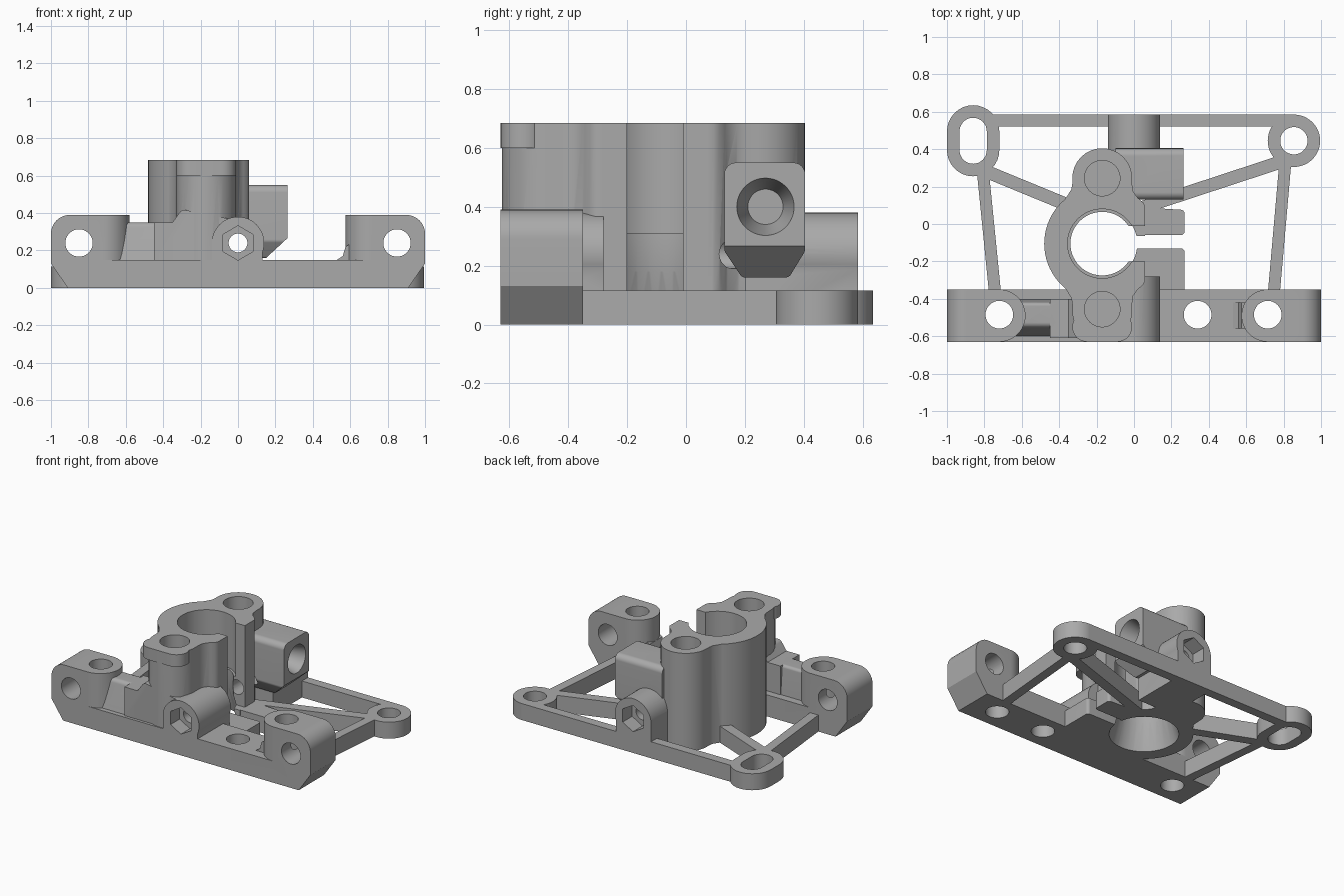
import bpy, bmesh, math
from mathutils import Vector

old = bpy.data.objects.get("Cube")
if old:
    bpy.data.objects.remove(old, do_unlink=True)

grey = bpy.data.materials.new("grey_plastic")
grey.use_nodes = True
grey.diffuse_color = (0.4, 0.4, 0.4, 1)
grey.node_tree.nodes["Principled BSDF"].inputs["Base Color"].default_value = (0.4, 0.4, 0.4, 1)

solids, cutters = [], []
AXES = {"x": lambda u, v, w: (w, u, v),
        "y": lambda u, v, w: (u, w, v),
        "z": lambda u, v, w: (u, v, w)}


def prism(group, name, axis, outline, lo, hi, end=None):
    """Loft an outline along an axis, to an optional second outline."""
    bm = bmesh.new()
    place = AXES[axis]
    a = [bm.verts.new(place(u, v, lo)) for u, v in outline]
    b = [bm.verts.new(place(u, v, hi)) for u, v in (end or outline)]
    bm.faces.new(a)
    bm.faces.new(b)
    for i in range(len(a)):
        j = (i + 1) % len(a)
        bm.faces.new((a[i], a[j], b[j], b[i]))
    bmesh.ops.recalc_face_normals(bm, faces=bm.faces)
    mesh = bpy.data.meshes.new(name)
    bm.to_mesh(mesh)
    bm.free()
    mesh.materials.append(grey)
    obj = bpy.data.objects.new(name, mesh)
    bpy.context.collection.objects.link(obj)
    group.append(obj)


def disc(u, v, r, n=48, turn=0.0):
    return [(u + r * math.cos(turn + math.tau * i / n),
             v + r * math.sin(turn + math.tau * i / n)) for i in range(n)]


def rect(u0, u1, v0, v1):
    return [(u0, v0), (u1, v0), (u1, v1), (u0, v1)]


def capsule(p, q, r, n=16):
    """Outline of a bar with round ends."""
    base = math.atan2(q[1] - p[1], q[0] - p[0]) - math.pi / 2
    pts = []
    for c, start in ((q, base), (p, base + math.pi)):
        for i in range(n + 1):
            t = start + math.pi * i / n
            pts.append((c[0] + r * math.cos(t), c[1] + r * math.sin(t)))
    return pts


def rounded(points, n=8):
    """Polygon whose corners (u, v, radius) are rounded with arcs."""
    out = []
    for i, (u, v, r) in enumerate(points):
        c = Vector((u, v))
        if not r:
            out.append((u, v))
            continue
        d0 = (Vector(points[i - 1][:2]) - c).normalized()
        d1 = (Vector(points[(i + 1) % len(points)][:2]) - c).normalized()
        half = d0.angle(d1) / 2
        mid = c + (d0 + d1).normalized() * (r / math.sin(half))
        s = c + d0 * (r / math.tan(half)) - mid
        e = c + d1 * (r / math.tan(half)) - mid
        for k in range(n + 1):
            t = k / n
            out.append(tuple(mid + (s * (1 - t) + e * t).normalized() * r))
    return out


# Front bar with a tall lug at each end
LUG = 0.39
prism(solids, "front_bar", "y", rounded([
    (-0.91, 0, 0), (0.91, 0, 0), (1, 0.13, 0), (1, LUG, 0.1), (0.715, LUG, 0),
    (0.715, 0.15, 0), (-0.72, 0.15, 0), (-0.72, LUG, 0), (-1, LUG, 0.1), (-1, 0.13, 0)]),
    -0.63, -0.35)
for x in (-0.72, 0.715):
    prism(solids, "lug_end", "z", disc(x, -0.49, 0.14), 0.05, LUG)
prism(solids, "lug_wall", "x", rounded([
    (-0.61, 0.1, 0), (-0.4, 0.1, 0), (-0.42, 0.35, 0.02), (-0.55, 0.35, 0.03), (-0.59, 0.18, 0)]),
    -0.68, -0.2)
prism(solids, "lug_foot", "y", [(0.5, 0.1), (0.62, 0.1), (0.62, 0.25), (0.575, 0.22), (0.56, 0.17), (0.53, 0.15)],
      -0.56, -0.42)

# Thin rear frame and struts
TOP = 0.115
prism(solids, "rear_bar", "z", rect(-0.86, 0.85, 0.52, 0.585), 0, TOP)
prism(solids, "slot_lug", "z", capsule((-0.86, 0.395), (-0.86, 0.495), 0.14), 0, TOP)
prism(solids, "round_lug", "z", disc(0.855, 0.445, 0.14), 0, TOP)
for name, p, q, r in (
        ("left_strut", (0.81, 0.34), (0.745, -0.4), 0.032),
        ("right_strut", (-0.81, 0.3), (-0.74, -0.4), 0.032),
        ("left_diagonal", (0.78, 0.33), (0.05, 0.09), 0.035),
        ("right_diagonal", (-0.8, 0.285), (-0.35, 0.1), 0.035)):
    prism(solids, name, "z", capsule(p, q, r), 0, TOP)

# Clamp column: ring with a flat open end, and two screw lobes
HIGH = 0.685
CX, CY = -0.17, -0.105
prism(solids, "column_ring", "z", [(min(u, 0.06), v) for u, v in disc(CX, CY, 0.31, 72)
                                   if u < 0.06 or abs(v - CY) < 0.22], 0, HIGH)
prism(solids, "column_lobes", "z", capsule((CX, -0.465), (CX, 0.245), 0.16), 0, HIGH)
for s, yc in ((1, 0.245), (-1, -0.465)):
    # Sloped shoulders easing each lobe into the ring
    prism(solids, "lobe_shoulder", "z", [
        (CX - 0.26, CY + s * 0.15), (CX - 0.2, CY + s * 0.235), (CX - 0.165, CY + s * 0.29),
        (CX - 0.155, yc), (CX + 0.155, yc), (CX + 0.165, CY + s * 0.28),
        (CX + 0.2, CY + s * 0.23)], 0, HIGH)
prism(solids, "lobe_lip", "z", capsule((-0.25, -0.55), (-0.09, -0.55), 0.08), 0.6, HIGH)

# Screw bosses along the middle, front and rear
for name, lo, hi in (("front_boss", -0.63, -0.28), ("rear_boss", 0.2, 0.585)):
    prism(solids, name, "y", disc(0, 0.24, 0.14), lo, hi)
    prism(solids, name + "_foot", "y", rect(-0.14, 0.13, 0, 0.24), lo, hi)
prism(solids, "column_foot", "y", rounded([
    (-0.45, 0.1, 0), (0, 0.1, 0), (0, 0.36, 0), (-0.3, 0.42, 0.03), (-0.35, 0.35, 0), (-0.45, 0.35, 0)]),
    -0.61, -0.4)

# Side block with a round socket
prism(solids, "side_block", "x", rounded([
    (0.13, 0.55, 0.04), (0.13, 0.25, 0.03), (0.19, 0.16, 0.02),
    (0.35, 0.16, 0.02), (0.405, 0.25, 0.03), (0.405, 0.55, 0.04)]), -0.1, 0.265)

# Low clamp tabs beside the slit
prism(solids, "front_tab", "z", rounded([
    (0.03, -0.13, 0), (0.03, -0.38, 0), (0.27, -0.38, 0), (0.27, -0.13, 0.02)]), 0, TOP)
prism(solids, "rear_tab", "z", rounded([
    (0.03, 0.09, 0), (0.03, -0.06, 0), (0.27, -0.06, 0.02), (0.27, 0.075, 0.02)]), 0, TOP)

# Cutters: bore, slit and underside of the side block
prism(cutters, "bore", "z", disc(CX, CY, 0.17, 72), -0.1, 0.8)
prism(cutters, "upper_bore", "z", disc(CX, CY, 0.185, 72), 0.31, 0.8)
prism(cutters, "bore_mouth", "z", disc(CX, CY, 0.225), -0.02, 0.18, disc(CX, CY, 0.17))
prism(cutters, "slit", "z", rect(CX, 0.4, -0.2, -0.01), TOP, 0.8)
prism(cutters, "tab_gap", "z", rect(CX, 0.4, -0.13, -0.065), -0.1, 0.3)
prism(cutters, "block_slope", "y", [(0.28, 0.28), (0.28, 0.12), (0.145, 0.12), (0.145, 0.155)], 0.1, 0.45)
# Cutters: screw holes
for y in (0.245, -0.455):
    prism(cutters, "lobe_hole", "z", disc(CX, y, 0.095), 0.42, 0.8)
for x in (-0.72, 0.34, 0.715):
    prism(cutters, "bar_hole", "z", disc(x, -0.485, 0.074), -0.1, 0.8)
for x in (-0.85, 0.85):
    prism(cutters, "lug_hole", "y", disc(x, 0.24, 0.073), -0.8, -0.2)
prism(cutters, "slot_hole", "z", capsule((-0.86, 0.395), (-0.86, 0.495), 0.073), -0.1, 0.3)
prism(cutters, "round_hole", "z", disc(0.855, 0.445, 0.073), -0.1, 0.3)
prism(cutters, "socket", "x", disc(0.27, 0.4, 0.06), 0.12, 0.275, disc(0.27, 0.4, 0.1))
prism(cutters, "screw_tunnel", "y", disc(0, 0.24, 0.05), -0.8, 0.8)
for lo, hi in ((-0.7, -0.53), (0.48, 0.7)):
    prism(cutters, "nut_pocket", "y", disc(0, 0.24, 0.092, 6, math.pi / 6), lo, hi)

# Fuse all solids into one part, then cut it
body = solids[0]
for group, operation in ((solids[1:], "UNION"), (cutters, "DIFFERENCE")):
    for tool in group:
        mod = body.modifiers.new(tool.name, "BOOLEAN")
        mod.operation = operation
        mod.solver = "EXACT"
        mod.object = tool
        tool.hide_render = True
bpy.context.view_layer.update()
final = bpy.data.meshes.new_from_object(body.evaluated_get(bpy.context.evaluated_depsgraph_get()))
body.modifiers.clear()
body.data = final
body.name = "clamp_bracket"
for tool in solids[1:] + cutters:
    bpy.data.objects.remove(tool, do_unlink=True)

# Smooth curved walls, crisp edges
for obj in bpy.context.selected_objects:
    obj.select_set(False)
body.select_set(True)
bpy.context.view_layer.objects.active = body
bpy.ops.object.shade_smooth_by_angle(angle=math.radians(32))
